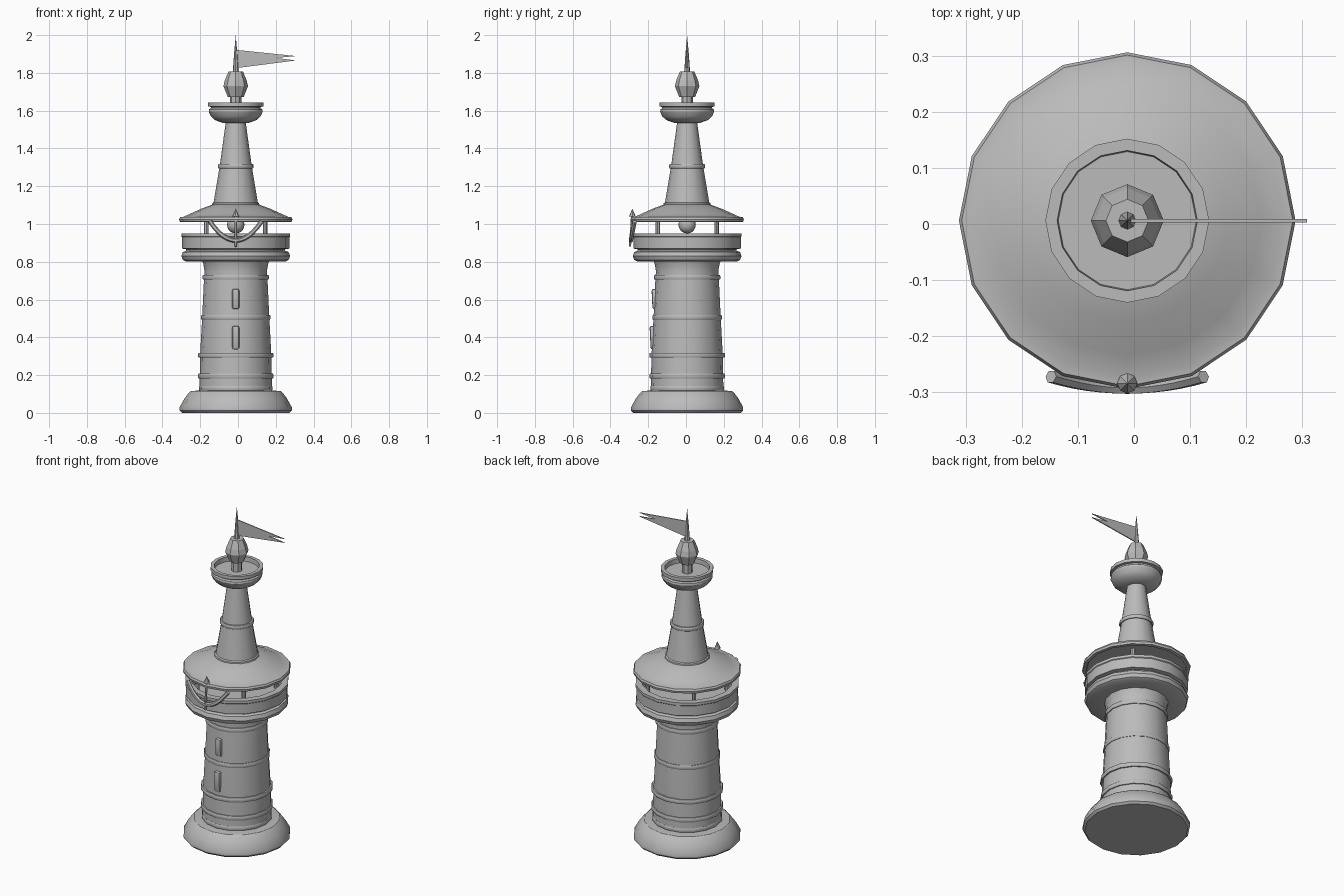
import bpy, bmesh, math
from mathutils import Vector

if "Cube" in bpy.data.objects:
    bpy.data.objects.remove(bpy.data.objects["Cube"], do_unlink=True)

CX, CY = -0.012, 0.006   # tower axis

stone = bpy.data.materials.new("grey stone")
stone.use_nodes = True
COL = (0.5, 0.5, 0.5, 1)
stone.diffuse_color = COL
stone.node_tree.nodes["Principled BSDF"].inputs["Base Color"].default_value = COL


def finish(name, bm, smooth=True):
    bmesh.ops.remove_doubles(bm, verts=bm.verts, dist=1e-5)
    bmesh.ops.recalc_face_normals(bm, faces=bm.faces)
    me = bpy.data.meshes.new(name)
    bm.to_mesh(me)
    bm.free()
    ob = bpy.data.objects.new(name, me)
    bpy.context.collection.objects.link(ob)
    me.materials.append(stone)
    if smooth:
        bpy.ops.object.select_all(action='DESELECT')
        ob.select_set(True)
        bpy.context.view_layer.objects.active = ob
        bpy.ops.object.shade_smooth_by_angle(angle=math.radians(32))
    return ob


def lathe(name, profile, sides=16, at=(CX, CY), smooth=True):
    """Turn (radius, height) points round a vertical axis; close the ends."""
    bm = bmesh.new()
    rings = []
    for r, z in profile:
        if r == 0:
            rings.append([bm.verts.new((at[0], at[1], z))] * sides)
        else:
            rings.append([bm.verts.new((at[0] + r * math.cos(math.tau * i / sides),
                                        at[1] + r * math.sin(math.tau * i / sides), z))
                          for i in range(sides)])
    for a, b in zip(rings, rings[1:]):
        for i in range(sides):
            j = (i + 1) % sides
            bm.faces.new(list(dict.fromkeys((a[i], a[j], b[j], b[i]))))
    for ring in (rings[0], rings[-1]):
        if ring[0] != ring[1]:
            bm.faces.new(ring)
    return finish(name, bm, smooth)


def band(name, r, z, h=0.026):
    lathe(name, [(r - 0.015, z - h / 2), (r - 0.003, z - h / 2), (r, z - h / 4),
                 (r, z + h / 4), (r - 0.003, z + h / 2), (r - 0.015, z + h / 2)])


# Plinth and shaft
lathe("plinth", [(0.285, 0), (0.297, 0.012), (0.297, 0.03), (0.272, 0.075),
                 (0.25, 0.105), (0.238, 0.115), (0.18, 0.12)])
lathe("tower_shaft", [(0.192, 0.115), (0.189, 0.3), (0.178, 0.5), (0.168, 0.71),
                      (0.165, 0.75), (0.172, 0.79), (0.18, 0.81)])
for i, (r, z) in enumerate([(0.195, 0.13), (0.2, 0.195), (0.2, 0.305),
                            (0.184, 0.506), (0.176, 0.718)]):
    band(f"shaft_band_{i + 1}", r, z)

# Gallery with hollow parapet
lathe("gallery", [(0.165, 0.802), (0.265, 0.802), (0.28, 0.81), (0.288, 0.83),
                  (0.28, 0.852), (0.262, 0.858), (0.262, 0.866), (0.284, 0.87),
                  (0.284, 0.93), (0.288, 0.934), (0.288, 0.95), (0.25, 0.95),
                  (0.25, 0.88), (0, 0.88)])
for i in range(4):
    a = math.radians(45 + 90 * i)
    lathe(f"roof_post_{i + 1}", [(0.012, 0.87), (0.012, 1.03)], 8,
          (CX + 0.22 * math.cos(a), CY + 0.22 * math.sin(a)))

# Lamp
bm = bmesh.new()
bmesh.ops.create_uvsphere(bm, u_segments=16, v_segments=10, radius=0.046)
bmesh.ops.translate(bm, verts=bm.verts, vec=(CX, CY, 0.996))
finish("lamp", bm)

# Roof and spire
lathe("roof", [(0, 1.02), (0.275, 1.02), (0.28, 1.01), (0.297, 1.012), (0.3, 1.025),
               (0.295, 1.036), (0.28, 1.037), (0.24, 1.055), (0.18, 1.082),
               (0.125, 1.102), (0.1, 1.105)])
lathe("spire", [(0.126, 1.095), (0.124, 1.11), (0.117, 1.115), (0.085, 1.306), (0.052, 1.545)])
band("spire_band", 0.095, 1.306, 0.022)

# Upper dish
lathe("upper_dish", [(0.05, 1.535), (0.07, 1.536), (0.11, 1.55), (0.132, 1.57), (0.143, 1.595),
                     (0.141, 1.607), (0.132, 1.613), (0.132, 1.62), (0.146, 1.622),
                     (0.146, 1.642), (0.125, 1.642), (0.123, 1.615), (0, 1.615)])

# Finial and spike
lathe("finial_stem", [(0.03, 1.61), (0.03, 1.68)], 8)
lathe("finial", [(0.042, 1.672), (0.065, 1.73), (0.058, 1.76), (0.038, 1.808)], 8, smooth=False)
lathe("spike", [(0.016, 1.8), (0.009, 1.9), (0, 2.0)], 8)

# Swallow-tailed pennant
bm = bmesh.new()
outline = [(-0.012, 1.922), (0.308, 1.889), (0.2, 1.879), (0.308, 1.866), (-0.012, 1.825)]
face = bm.faces.new([bm.verts.new((x, CY - 0.003, z)) for x, z in outline])
out = bmesh.ops.extrude_face_region(bm, geom=[face])
bmesh.ops.translate(bm, vec=(0, 0.006, 0),
                    verts=[v for v in out["geom"] if isinstance(v, bmesh.types.BMVert)])
finish("pennant", bm, False)


# Windows: rounded slabs leaning with the shaft wall
def window(name, z, height, y):
    bm = bmesh.new()
    bmesh.ops.create_cube(bm, size=1)
    for v in bm.verts:
        v.co = Vector((v.co.x * 0.038, v.co.y * 0.04, v.co.z * height))
    bmesh.ops.bevel(bm, geom=bm.edges[:], offset=0.011, segments=2, profile=0.5,
                    affect='EDGES')
    for v in bm.verts:
        v.co += Vector((CX, y - 0.05 * v.co.z, z))
    finish(name, bm)


window("lower_window", 0.398, 0.126, -0.17)
window("upper_window", 0.603, 0.108, -0.16)


# Curved bow and arrow ornament on the eave
def tube(name, path, radius, sides=6):
    bm = bmesh.new()
    rings = []
    for i, p in enumerate(path):
        t = (path[min(i + 1, len(path) - 1)] - path[max(i - 1, 0)]).normalized()
        u = t.cross(Vector((0, 1, 0))).normalized()
        w = t.cross(u)
        rings.append([bm.verts.new(p + radius * (u * math.cos(math.tau * k / sides)
                                                 + w * math.sin(math.tau * k / sides)))
                      for k in range(sides)])
    for a, b in zip(rings, rings[1:]):
        for k in range(sides):
            j = (k + 1) % sides
            bm.faces.new((a[k], a[j], b[j], b[k]))
    bm.faces.new(rings[0])
    bm.faces.new(rings[-1])
    finish(name, bm)


bow = []
for i in range(13):
    s = i / 6 - 1
    bow.append(Vector((CX + 0.136 * s, -0.292 + 0.02 * s * s, 0.913 + 0.1 * s * s)))
tube("ornament_bow", bow, 0.012)
tube("ornament_shaft", [Vector((CX, -0.297, 0.88)), Vector((CX, -0.284, 1.05))], 0.007)
lathe("ornament_tip", [(0.018, 1.04), (0, 1.082)], 8, (CX, -0.284))
